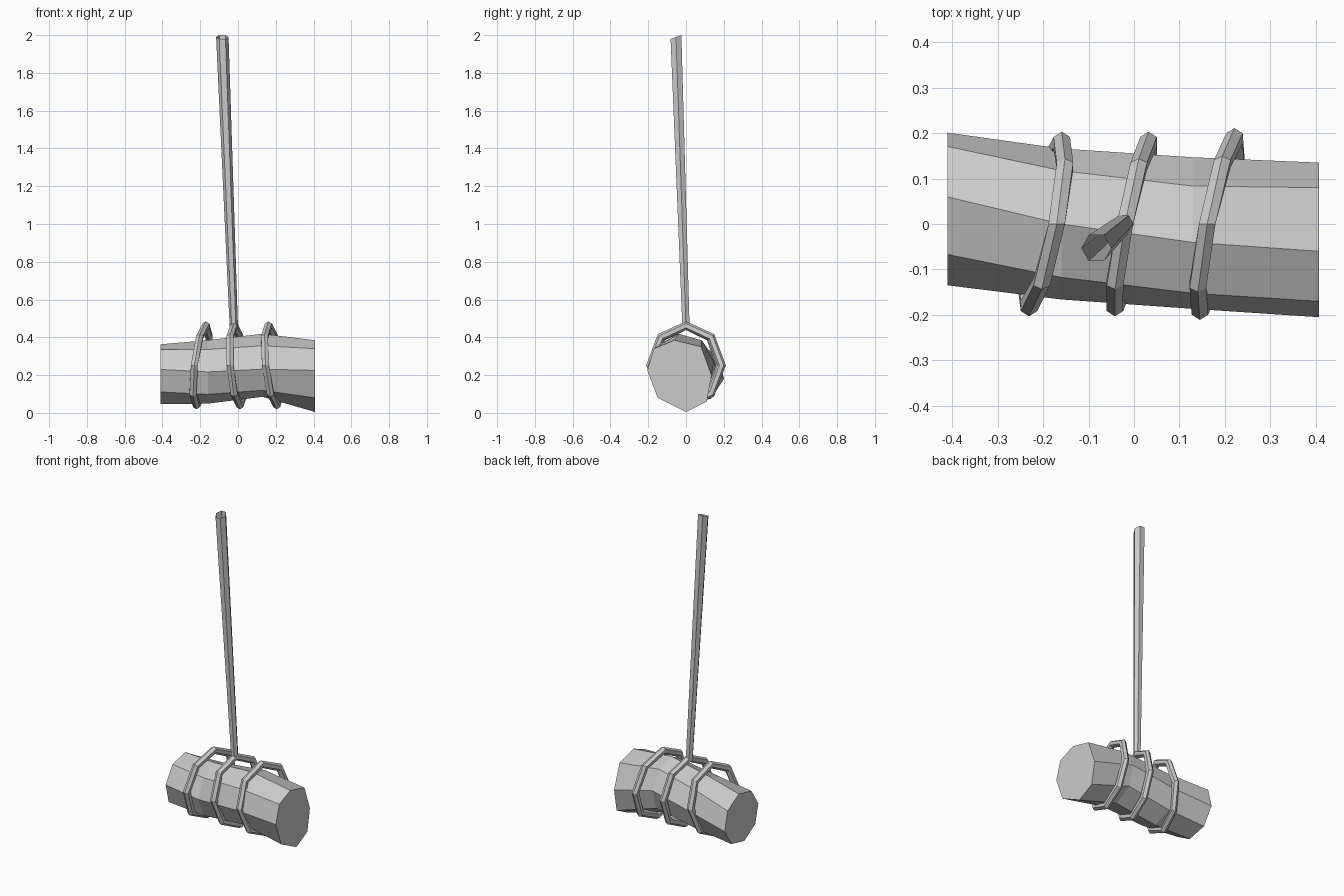
import bpy
from math import sin, cos, radians, tau
from mathutils import Vector

cube = bpy.data.objects.get("Cube")
if cube:
    bpy.data.objects.remove(cube)


def material(name, rgb):
    m = bpy.data.materials.new(name)
    m.use_nodes = True
    m.diffuse_color = (*rgb, 1)
    m.node_tree.nodes["Principled BSDF"].inputs["Base Color"].default_value = (*rgb, 1)
    return m


GREY = material("plain grey", (0.6, 0.6, 0.6))


def loft(name, rings, caps=True, closed=False):
    """Skin a list of equal point rings with quads."""
    n, count = len(rings[0]), len(rings)
    verts = [p for ring in rings for p in ring]
    faces = []
    for i in range(count if closed else count - 1):
        a, b = i * n, (i + 1) % count * n
        for k in range(n):
            j = (k + 1) % n
            faces.append((a + k, a + j, b + j, b + k))
    if caps and not closed:
        faces.append(tuple(reversed(range(n))))
        faces.append(tuple(range((count - 1) * n, count * n)))
    mesh = bpy.data.meshes.new(name)
    mesh.from_pydata(verts, [], faces)
    mesh.materials.append(GREY)
    obj = bpy.data.objects.new(name, mesh)
    bpy.context.collection.objects.link(obj)
    return obj


# Log: twisted, slightly bent eight-sided trunk
def log_section(x, y, z, ry, rz, turn):
    angles = [radians(turn + 45 * k) for k in range(8)]
    return [(x, y + ry * cos(a), z + rz * sin(a)) for a in angles]


log_end = [(-.06, .385), (-.17, .34), (-.205, .225), (-.15, .08),
           (0, .005), (.11, .06), (.135, .2), (.08, .35)]
loft("log", [
    log_section(-.41, .033, .205, .17, .16, 81),
    log_section(-.16, 0, .217, .166, .168, 90),
    log_section(.13, -.02, .252, .168, .168, 97),
    [(.407, y, z) for y, z in log_end],
])


# Rope loops: leaning eight-cornered rings of six-sided rope
def rope_loop(name, x, lean_y, lean_z, size):
    rings = []
    for k in range(8):
        a = k * tau / 8
        out = Vector((0, cos(a), sin(a)))
        centre = Vector((x + lean_y * cos(a) + lean_z * sin(a),
                         size * cos(a), .252 + .21 * sin(a)))
        rings.append([centre + out * (.023 * cos(t)) + Vector((.021 * sin(t), 0, 0))
                      for t in (i * tau / 6 for i in range(6))])
    return loft(name, rings, closed=True)


rope_loop("rope_loop_right", -.195, .036, .025, .18)
rope_loop("rope_loop_middle", -.005, .037, -.015, .18)
rope_loop("rope_loop_left", .183, .038, -.022, .188)


# Hanging rope: tapered six-sided strand with a slanted open top
def strand_ring(x, y, z, r, slant):
    return [(x + r * cos(t), y + r * sin(t), z + slant * r * sin(t))
            for t in (i * tau / 6 for i in range(6))]


loft("hanging_rope", [strand_ring(-.022, 0, .45, .022, 0),
                      strand_ring(-.083, -.053, 1.99, .033, .35)], caps=False)
